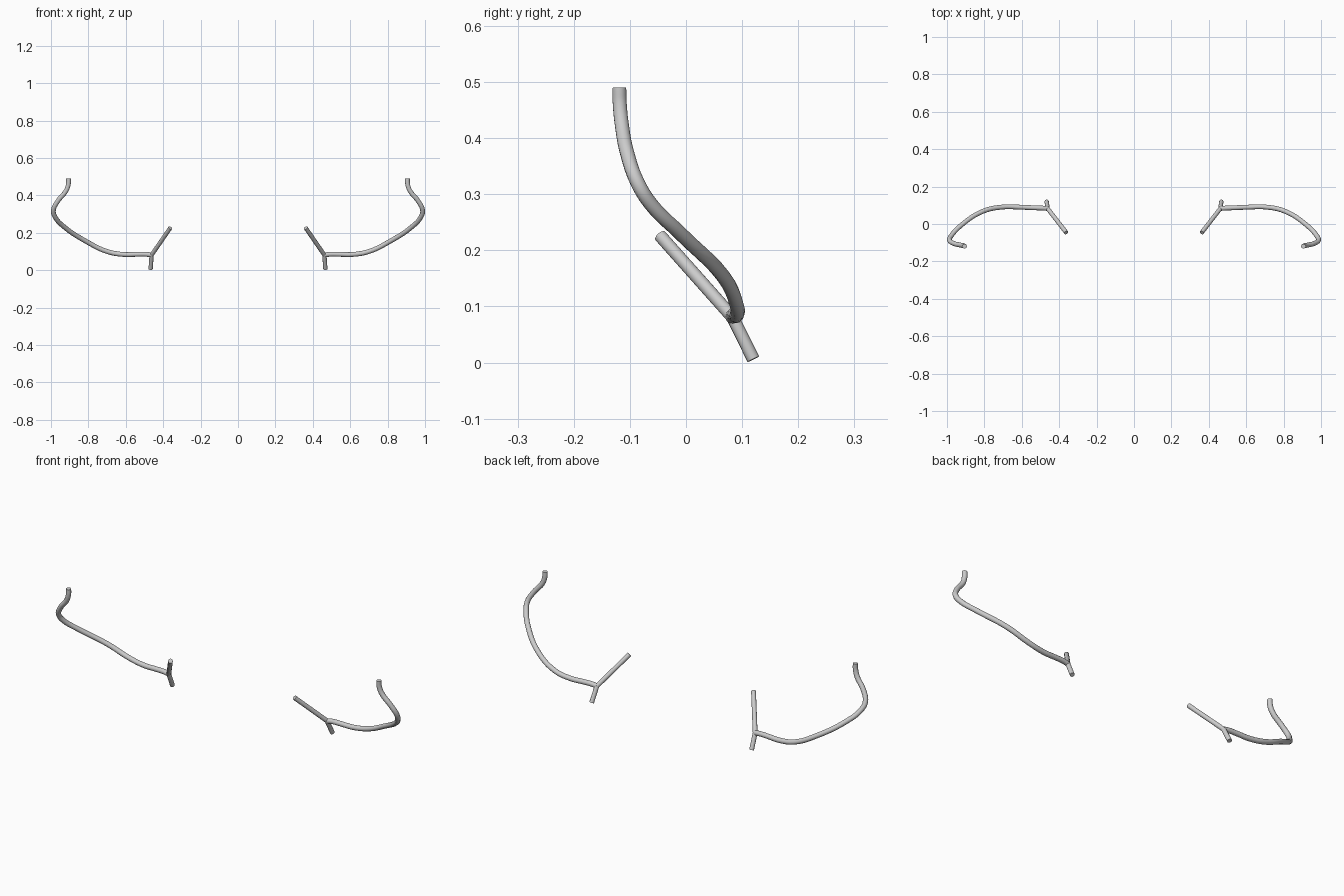
import bpy

if "Cube" in bpy.data.objects:
    bpy.data.objects.remove(bpy.data.objects["Cube"])


def tube(name, points, radius, smooth_path=False):
    """Round capped tube along a path, mirrored across x = 0."""
    curve = bpy.data.curves.new(name, 'CURVE')
    curve.dimensions = '3D'
    curve.bevel_depth = radius
    curve.bevel_resolution = 4
    curve.use_fill_caps = True
    curve.resolution_u = 5
    if smooth_path:
        spline = curve.splines.new('BEZIER')
        spline.bezier_points.add(len(points) - 1)
        for bp, co in zip(spline.bezier_points, points):
            bp.co = co
            bp.handle_left_type = bp.handle_right_type = 'AUTO'
    else:
        spline = curve.splines.new('POLY')
        spline.points.add(len(points) - 1)
        for p, co in zip(spline.points, points):
            p.co = (*co, 1)
    obj = bpy.data.objects.new(name, curve)
    bpy.context.collection.objects.link(obj)
    bpy.ops.object.select_all(action='DESELECT')
    obj.select_set(True)
    bpy.context.view_layer.objects.active = obj
    bpy.ops.object.convert(target='MESH')
    obj = bpy.context.object
    bpy.ops.object.shade_smooth_by_angle(angle=0.7)
    obj.modifiers.new('mirror', 'MIRROR')
    return obj


joint = (0.462, 0.083, 0.081)

# Long curved arm sweeping outwards, forwards and up
tube('curved_arm', [
    joint, (0.49, 0.085, 0.085), (0.54, 0.087, 0.085), (0.61, 0.090, 0.084),
    (0.70, 0.091, 0.100), (0.81, 0.067, 0.153), (0.93, -0.012, 0.232),
    (0.977, -0.063, 0.283), (0.987, -0.086, 0.32), (0.963, -0.104, 0.37),
    (0.919, -0.1145, 0.425), (0.907, -0.118, 0.46), (0.906, -0.119, 0.49)],
    0.0128, True)

# Straight strut towards the centre and front
tube('inner_strut', [joint, (0.362, -0.046, 0.226)], 0.0115)

# Short foot reaching the ground
tube('foot_stub', [joint, (0.467, 0.120, 0.006)], 0.0115)
